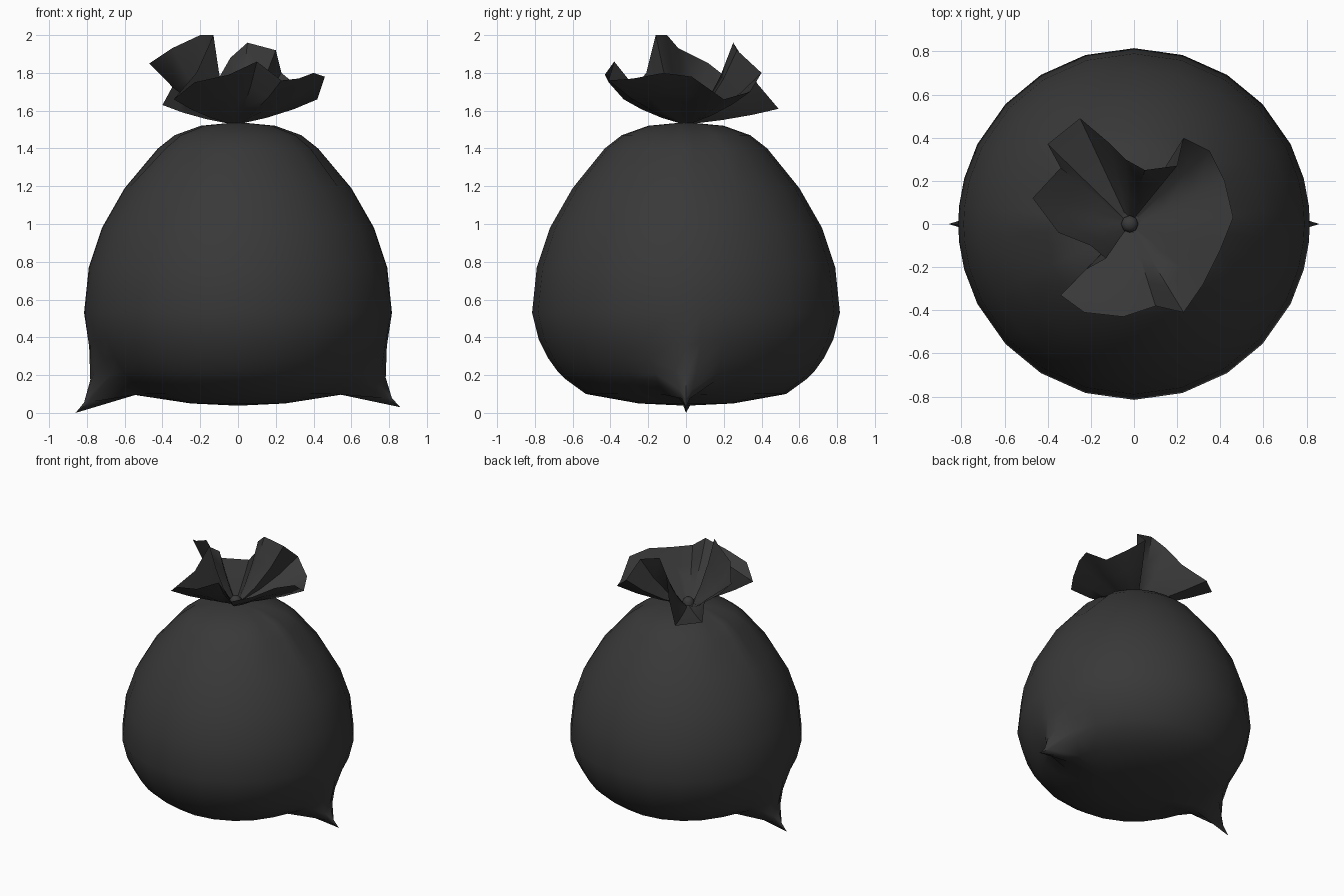
import bpy, bmesh, math
from mathutils import Vector

cube = bpy.data.objects.get("Cube")
if cube:
    bpy.data.objects.remove(cube)

black = bpy.data.materials.new("black_plastic")
black.use_nodes = True
colour = (0.04, 0.04, 0.04, 1)
black.diffuse_color = colour
shader = next(n for n in black.node_tree.nodes if n.type == "BSDF_PRINCIPLED")
shader.inputs["Base Color"].default_value = colour
shader.inputs["Roughness"].default_value = 0.6


def loft(name, rings, cap_first=False, cap_last=False, angle=50):
    """Join closed rings of points into one smooth-shaded skin."""
    bm = bmesh.new()
    loops = [[bm.verts.new(p) for p in ring] for ring in rings]
    for low, high in zip(loops, loops[1:]):
        for i in range(len(low)):
            j = (i + 1) % len(low)
            bm.faces.new((low[i], low[j], high[j], high[i]))
    if cap_first:
        bm.faces.new(loops[0][::-1])
    if cap_last:
        bm.faces.new(loops[-1])
    mesh = bpy.data.meshes.new(name)
    bm.to_mesh(mesh)
    bm.free()
    mesh.materials.append(black)
    obj = bpy.data.objects.new(name, mesh)
    bpy.context.collection.objects.link(obj)
    bpy.ops.object.select_all(action="DESELECT")
    obj.select_set(True)
    bpy.context.view_layer.objects.active = obj
    bpy.ops.object.shade_smooth_by_angle(angle=math.radians(angle))
    return obj


# Sack body: radius, height and how far the corner ears pull on each row
profile = [(0.04, 0.04, 0), (0.25, 0.05, 0), (0.53, 0.10, 0.05),
           (0.64, 0.18, 1), (0.68, 0.22, 0.75), (0.73, 0.29, 0.4),
           (0.78, 0.39, 0.1), (0.815, 0.53, 0), (0.79, 0.77, 0),
           (0.72, 0.98, 0), (0.60, 1.19, 0), (0.43, 1.40, 0),
           (0.34, 1.47, 0), (0.20, 1.52, 0), (0.045, 1.535, 0)]

# Columns are closer together near the two ears
quarter = [0, 6, 15, 27, 43, 58, 74, 90]
half = quarter + [180 - a for a in quarter[-2::-1]]
columns = half + [a + 180 for a in half[1:-1]]


def body_point(radius, height, pull, degrees):
    a = math.radians(degrees)
    # Shallow gathers on the shoulders
    if height > 1.3:
        radius *= 1 - 0.08 * math.exp(-((abs(math.cos(a)) - 0.96) / 0.03) ** 2)
    p = Vector((radius * math.cos(a), radius * math.sin(a), height))
    right = p.x > 0
    tip = Vector((0.86 if right else -0.86, 0, 0.03 if right else 0))
    return p.lerp(tip, pull * math.exp(-(p.y / 0.11) ** 2))


rows = [[body_point(r, z, w, a) for a in columns] for r, z, w in profile]
loft("sack_body", rows, cap_first=True, cap_last=True)

# Ruffled mouth: rim points run counter-clockwise
rim = [Vector(p) for p in (
    (0.46, 0.03, 1.78), (0.42, 0.2, 1.66), (0.35, 0.34, 1.7),
    (0.23, 0.4, 1.8), (0.2, 0.27, 1.92), (0.05, 0.25, 1.96),
    (-0.04, 0.3, 1.88), (-0.12, 0.38, 1.74), (-0.25, 0.49, 1.61),
    (-0.4, 0.37, 1.63), (-0.34, 0.26, 1.74), (-0.47, 0.12, 1.85),
    (-0.35, -0.04, 1.93), (-0.2, -0.1, 2), (-0.13, -0.16, 2),
    (-0.22, -0.21, 1.8), (-0.34, -0.33, 1.66), (-0.23, -0.41, 1.75),
    (-0.05, -0.43, 1.79), (0.1, -0.38, 1.86), (0.23, -0.41, 1.76),
    (0.32, -0.28, 1.77), (0.4, -0.12, 1.8))]
centre = Vector((-0.02, 0, 1.53))


def gather(share, sag):
    """Ring part of the way from the pinched neck to the rim."""
    ring = []
    for p in rim:
        out = p - centre
        neck = centre + Vector((out.x, out.y, 0)).normalized() * 0.03
        q = neck.lerp(p, share)
        q.z -= sag * out.z
        ring.append(q)
    return ring


loft("ruffled_mouth", [gather(0, 0), gather(0.35, 0.1),
                       gather(0.7, 0.1), gather(1, 0)])

# Small knot inside the mouth
knot = [[centre + Vector((r * math.cos(k * math.tau / 8),
                          r * math.sin(k * math.tau / 8), z))
         for k in range(8)]
        for r, z in ((0.04, -0.02), (0.04, 0.03), (0.02, 0.05))]
loft("knot", knot, cap_first=True, cap_last=True)
